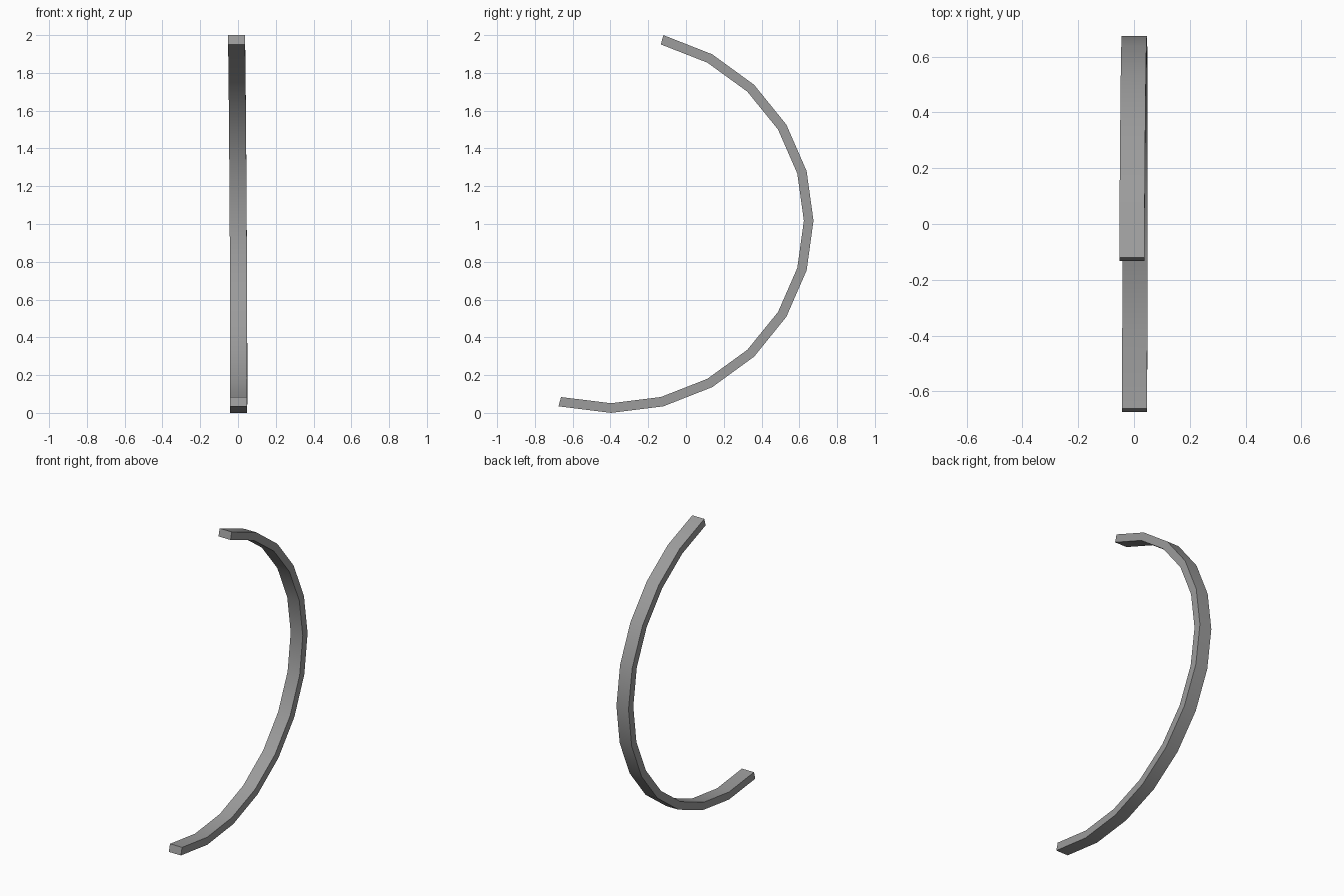
import bpy, bmesh, math

if "Cube" in bpy.data.objects:
    bpy.data.objects.remove(bpy.data.objects["Cube"])

# Curved bar: rectangular section swept along an open, slightly elliptical arc
WIDTH, THICK = 0.09, 0.051
CY, CZ = -0.3975, 1.0173          # arc centre in the side plane
RY, RZ = 1.0725, 1.0173           # outer radii
STEPS = 12                        # 15 degree segments from -105 to 75

bm = bmesh.new()
rings = []
for i in range(STEPS + 1):
    a = math.radians(-105 + 15 * i)
    ring = []
    for side, inset in ((-1, 0), (1, 0), (1, THICK), (-1, THICK)):
        y = CY + (RY - inset) * math.cos(a)
        z = CZ + (RZ - inset) * math.sin(a)
        lean = 0.0046 - 0.006 * z + 0.0038 * y    # tiny sideways lean
        ring.append(bm.verts.new((side * WIDTH / 2 + lean, y, z)))
    rings.append(ring)

for r0, r1 in zip(rings, rings[1:]):
    for k in range(4):
        n = (k + 1) % 4
        bm.faces.new((r0[k], r0[n], r1[n], r1[k]))

# End caps
bm.faces.new(rings[0])
bm.faces.new(rings[-1])
bmesh.ops.recalc_face_normals(bm, faces=bm.faces)

mesh = bpy.data.meshes.new("curved_bar")
bm.to_mesh(mesh)
bm.free()
bar = bpy.data.objects.new("curved_bar", mesh)
bpy.context.collection.objects.link(bar)

# Dark grey finish
mat = bpy.data.materials.new("dark_grey")
mat.diffuse_color = (0.33, 0.33, 0.33, 1)
mat.use_nodes = True
mat.node_tree.nodes["Principled BSDF"].inputs["Base Color"].default_value = mat.diffuse_color
mesh.materials.append(mat)

# Smooth along the arc, sharp at the bar's edges
bpy.context.view_layer.objects.active = bar
bar.select_set(True)
bpy.ops.object.shade_smooth_by_angle(angle=math.radians(30))
